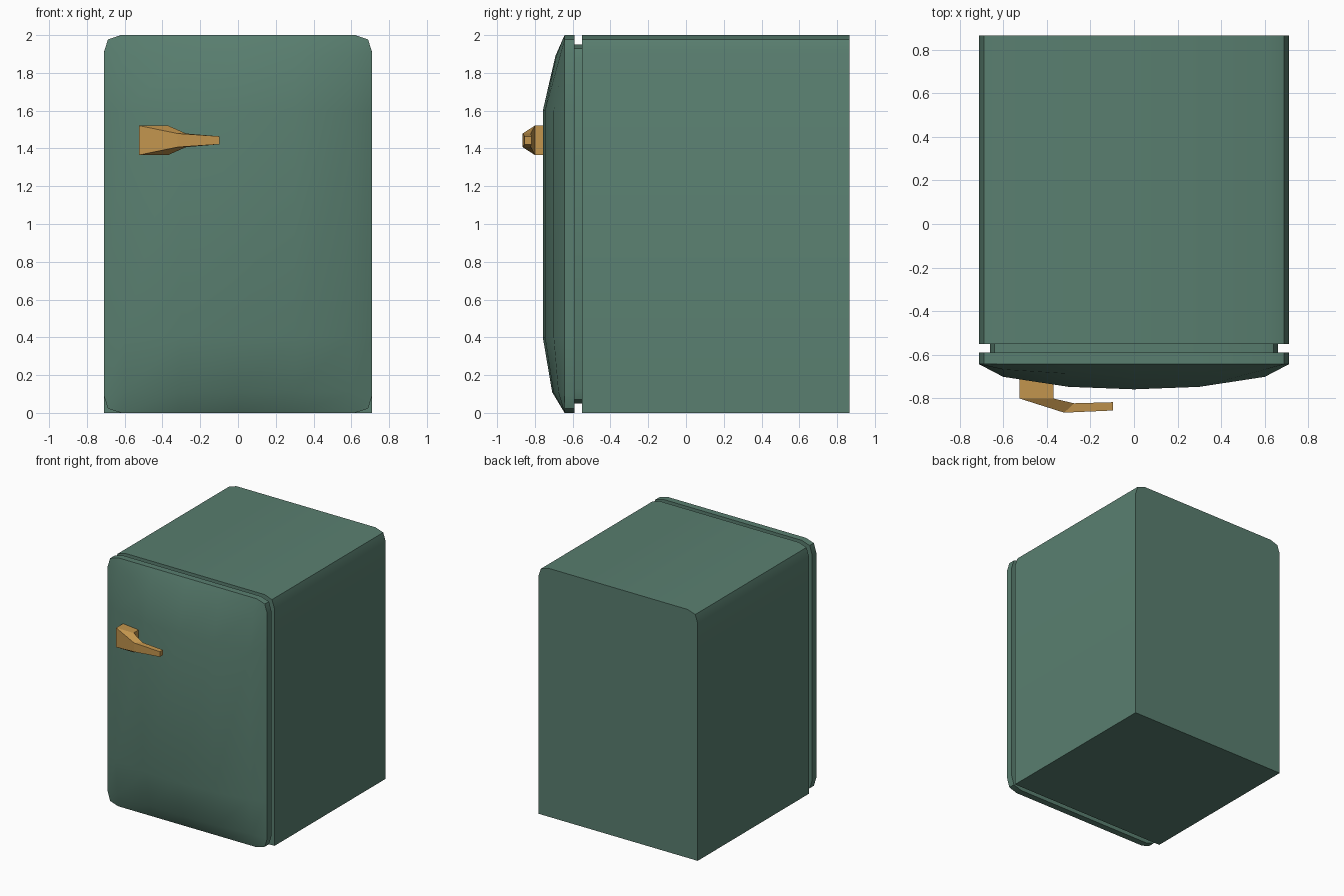
import bpy, bmesh, math

if "Cube" in bpy.data.objects:
    bpy.data.objects.remove(bpy.data.objects["Cube"])


def material(name, rgb):
    m = bpy.data.materials.new(name)
    m.diffuse_color = (*rgb, 1)
    m.use_nodes = True
    m.node_tree.nodes["Principled BSDF"].inputs["Base Color"].default_value = m.diffuse_color
    return m


GREEN = material("sage green", (0.10, 0.21, 0.16))
BRASS = material("brass", (0.54, 0.30, 0.075))


def finish(bm, name, mat, smooth=None):
    bmesh.ops.recalc_face_normals(bm, faces=bm.faces)
    me = bpy.data.meshes.new(name)
    bm.to_mesh(me)
    bm.free()
    me.materials.append(mat)
    ob = bpy.data.objects.new(name, me)
    bpy.context.collection.objects.link(ob)
    if smooth:
        bpy.ops.object.select_all(action='DESELECT')
        ob.select_set(True)
        bpy.context.view_layer.objects.active = ob
        bpy.ops.object.shade_smooth_by_angle(angle=math.radians(smooth))
    return ob


def loft(name, sections, mat, smooth=None):
    """Join rings of equal point count and cap both ends."""
    bm = bmesh.new()
    rings = [[bm.verts.new(p) for p in s] for s in sections]
    n = len(rings[0])
    for a, b in zip(rings, rings[1:]):
        for i in range(n):
            j = (i + 1) % n
            bm.faces.new((a[i], a[j], b[j], b[i]))
    bm.faces.new(rings[0])
    bm.faces.new(rings[-1])
    return finish(bm, name, mat, smooth)


# Cabinet: square foot, softened top corners
half = [(0.71, 0), (0.71, 1.91), (0.688, 1.977), (0.62, 2.0)]
outline = half + [(-x, z) for x, z in reversed(half)]
loft("cabinet", [[(x, y, z) for x, z in outline] for y in (-0.55, 0.865)], GREEN, 40)

# Recessed seal between cabinet and door
quarter = [(0.66, 0.87), (0.64, 0.93), (0.58, 0.95)]
top = quarter + [(-x, z) for x, z in reversed(quarter)]
seal = top + [(x, -z) for x, z in reversed(top)]
loft("door_seal", [[(x, y, 1 + z) for x, z in seal] for y in (-0.595, -0.545)], GREEN, 40)

# Domed door: a grid whose corner points are pulled in, then given thickness
xs = [-0.71, -0.6, -0.3, 0, 0.3, 0.6, 0.71]
zs = [0, 0.11, 0.4, 1.6, 1.89, 2.0]
bulge_x = [0, 0.5, 0.9, 1, 0.9, 0.5, 0]
bulge_z = [0, 0.57, 1, 1, 0.42, 0]
bm = bmesh.new()
grid = []
for k, z in enumerate(zs):
    row = []
    for i, x in enumerate(xs):
        px, pz = x, z
        edge_x, edge_z = i in (0, 6), k in (0, 5)
        if edge_x and edge_z:
            px, pz = x * 0.97, 1 + (z - 1) * 0.977
        elif edge_z and abs(x) == 0.6:
            px = x * 1.03
        elif edge_x and k in (1, 4):
            pz = 1 + (z - 1) * 1.02
        row.append(bm.verts.new((px, -0.643 - 0.115 * bulge_x[i] * bulge_z[k], pz)))
    grid.append(row)
for k in range(5):
    for i in range(6):
        bm.faces.new((grid[k][i], grid[k][i + 1], grid[k + 1][i + 1], grid[k + 1][i]))
rim = [e for e in bm.edges if e.is_boundary]
new = bmesh.ops.extrude_edge_only(bm, edges=rim)["geom"]
for v in new:
    if isinstance(v, bmesh.types.BMVert):
        v.co.y = -0.59
bmesh.ops.holes_fill(bm, edges=[e for e in bm.edges if e.is_boundary], sides=0)
finish(bm, "door", GREEN, 40)

# Handle: mounting block that tapers into a slim lever
stations = [  # (outer x, y), (inner x, y), half height
    ((-0.525, -0.70), (-0.37, -0.70), 0.078),
    ((-0.525, -0.80), (-0.37, -0.80), 0.078),
    ((-0.32, -0.865), (-0.275, -0.822), 0.036),
    ((-0.097, -0.855), (-0.097, -0.817), 0.021)]
loft("handle", [[(*a, 1.443 - h), (*b, 1.443 - h), (*b, 1.443 + h), (*a, 1.443 + h)]
                for a, b, h in stations], BRASS)
